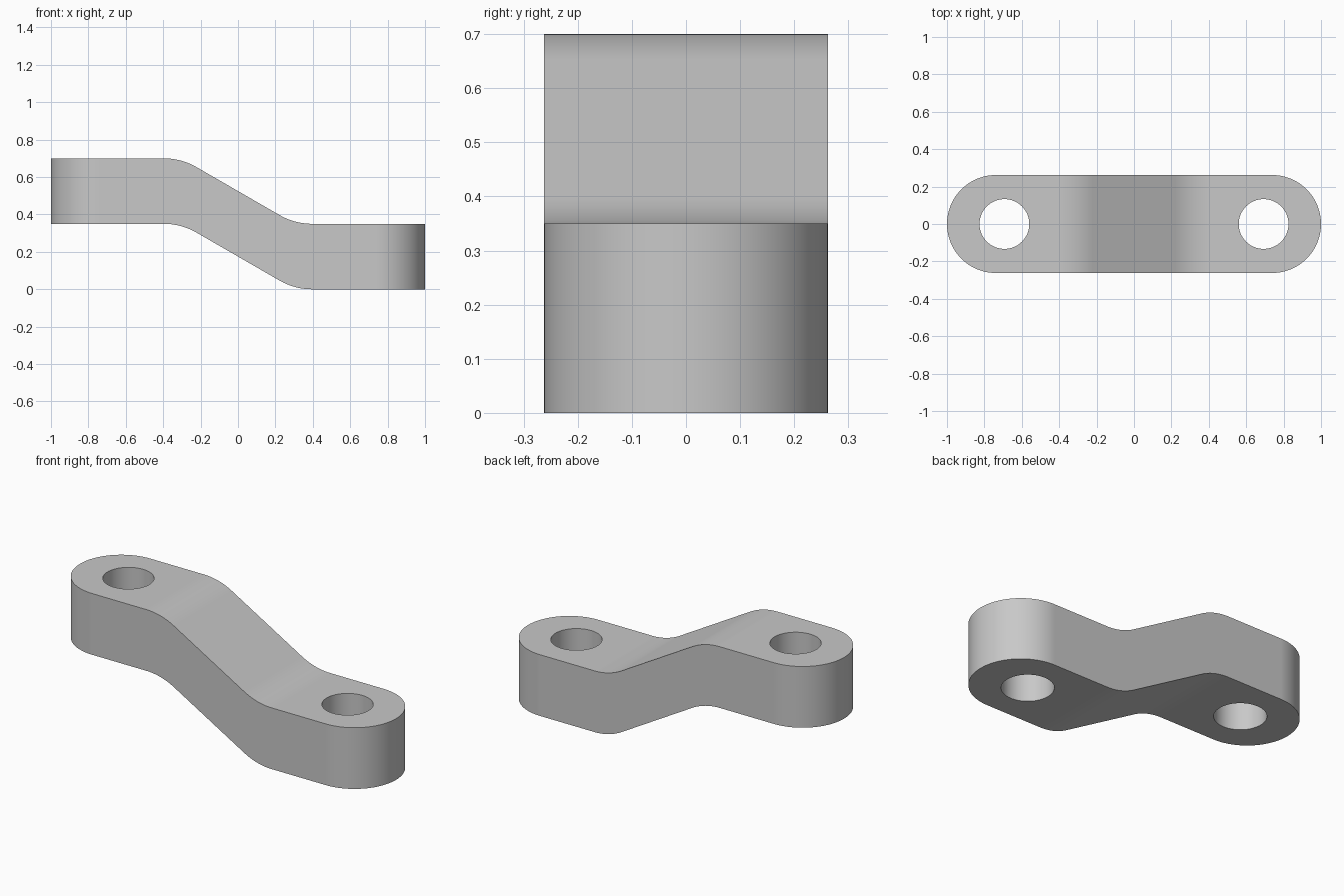
import bpy, bmesh
from math import sin, cos, tan, pi, radians
from mathutils import Vector

cube = bpy.data.objects.get("Cube")
if cube:
    bpy.data.objects.remove(cube, do_unlink=True)

THICK = 0.35          # vertical thickness, also the step height
HALF_WIDTH = 0.262
HOLE_X, HOLE_R = 0.693, 0.133
BEND_R, SLOPE = 0.35, radians(30)

steel = bpy.data.materials.new("grey_steel")
steel.use_nodes = True
grey = (0.58, 0.58, 0.58, 1)
steel.diffuse_color = grey
steel.node_tree.nodes["Principled BSDF"].inputs["Base Color"].default_value = grey


def prism(name, outline, direction):
    """Extrude a closed outline along a direction into a solid."""
    bm = bmesh.new()
    face = bm.faces.new([bm.verts.new(p) for p in outline])
    moved = bmesh.ops.extrude_face_region(bm, geom=[face])["geom"]
    bmesh.ops.translate(bm, vec=Vector(direction),
                        verts=[g for g in moved if isinstance(g, bmesh.types.BMVert)])
    bmesh.ops.recalc_face_normals(bm, faces=bm.faces)
    mesh = bpy.data.meshes.new(name)
    bm.to_mesh(mesh)
    bm.free()
    mesh.materials.append(steel)
    obj = bpy.data.objects.new(name, mesh)
    bpy.context.collection.objects.link(obj)
    return obj


def arc(cx, cy, r, start, end, steps):
    return [(cx + r * cos(start + (end - start) * i / steps),
             cy + r * sin(start + (end - start) * i / steps)) for i in range(steps + 1)]


# Stepped side profile: rounded upper bend, mirrored through the middle
bend_x = -THICK / 2 / tan(SLOPE) - BEND_R * tan(SLOPE / 2)
upper = arc(bend_x, THICK / 2 - BEND_R, BEND_R, pi / 2, pi / 2 - SLOPE, 14)
path = [(-1.2, THICK / 2)] + upper
path += [(-x, -z) for x, z in reversed(path)]
top = [(x, -0.5, z + THICK * 1.5) for x, z in path]
bottom = [(x, y, z - THICK) for x, y, z in reversed(top)]
link = prism("offset_link", top + bottom, (0, 1, 0))

# Round-ended plan shape and the two bolt holes
end_x = 1 - HALF_WIDTH
plan = (arc(end_x, 0, HALF_WIDTH, -pi / 2, pi / 2, 48)
        + arc(-end_x, 0, HALF_WIDTH, pi / 2, 3 * pi / 2, 48))
cutters = [("INTERSECT", prism("plan_cutter", [(x, y, -0.5) for x, y in plan], (0, 0, 2)))]
for side, x in (("left", HOLE_X), ("right", -HOLE_X)):
    ring = arc(x, 0, HOLE_R, 0, 2 * pi, 64)[:-1]
    cutters.append(("DIFFERENCE",
                    prism(side + "_hole_cutter", [(a, b, -0.6) for a, b in ring], (0, 0, 2.2))))

bpy.ops.object.select_all(action="DESELECT")
link.select_set(True)
bpy.context.view_layer.objects.active = link
for operation, cutter in cutters:
    cutter.hide_render = True
    mod = link.modifiers.new("cut", "BOOLEAN")
    mod.operation = operation
    mod.solver = "EXACT"
    mod.object = cutter
    bpy.ops.object.modifier_apply(modifier=mod.name)
    bpy.data.objects.remove(cutter, do_unlink=True)

# Smooth bends and round ends, crisp rims
bpy.ops.object.shade_smooth_by_angle(angle=radians(30))
weighted = link.modifiers.new("even_shading", "WEIGHTED_NORMAL")
weighted.keep_sharp = True
